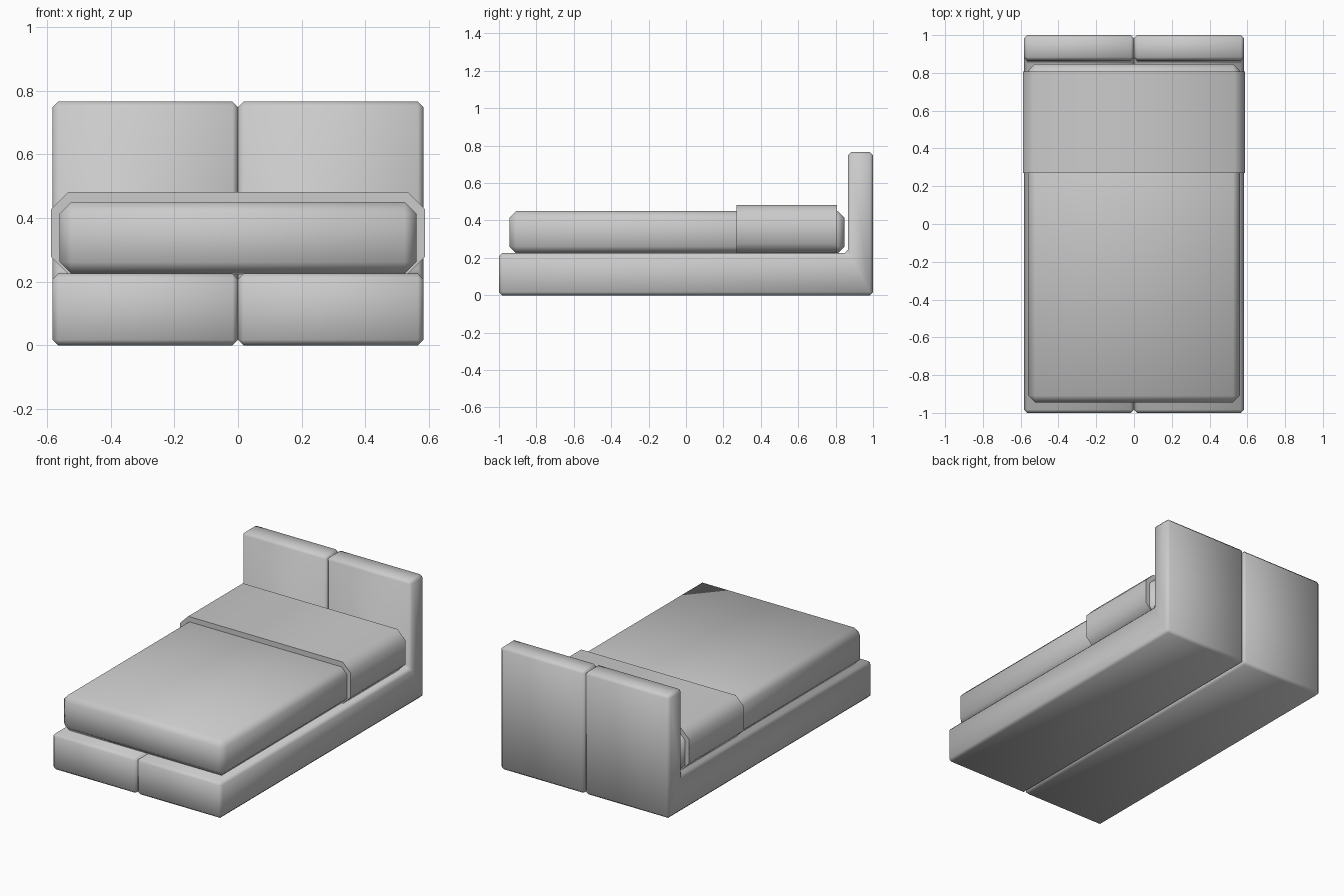
import bpy, bmesh

if "Cube" in bpy.data.objects:
    bpy.data.objects.remove(bpy.data.objects["Cube"])


def prism(name, profile, axis, start, end, bevel=0.0):
    """Extrude a 2D profile along x (profile is y,z) or y (profile is x,z)."""
    bm = bmesh.new()
    if axis == 'x':
        pts = [(start, a, b) for a, b in profile]
        shift = (end - start, 0, 0)
    else:
        pts = [(a, start, b) for a, b in profile]
        shift = (0, end - start, 0)
    face = bm.faces.new([bm.verts.new(p) for p in pts])
    ext = bmesh.ops.extrude_face_region(bm, geom=[face])
    moved = [g for g in ext['geom'] if isinstance(g, bmesh.types.BMVert)]
    bmesh.ops.translate(bm, verts=moved, vec=shift)
    bmesh.ops.recalc_face_normals(bm, faces=bm.faces)
    if bevel:
        bmesh.ops.bevel(bm, geom=bm.edges[:], offset=bevel, segments=1,
                        affect='EDGES', profile=0.5)
        bmesh.ops.recalc_face_normals(bm, faces=bm.faces)
    mesh = bpy.data.meshes.new(name)
    bm.to_mesh(mesh)
    bm.free()
    for p in mesh.polygons:
        p.use_smooth = True
    obj = bpy.data.objects.new(name, mesh)
    bpy.context.collection.objects.link(obj)
    return obj


# Bed frame: two L-shaped halves, base and headboard in one piece
l_shape = [(-1, 0), (1, 0), (1, 0.765), (0.866, 0.765), (0.866, 0.225), (-1, 0.225)]
for name, x0, x1 in (("frame_left", -0.582, 0), ("frame_right", 0, 0.582)):
    prism(name, l_shape, 'x', x0, x1, 0.017)

# Mattress: a block with wide chamfers
w = 0.56
prism("mattress", [(-w, 0.225), (w, 0.225), (w, 0.45), (-w, 0.45)],
      'y', -0.945, 0.848, 0.036)

# Folded blanket: chamfered band wrapped around the mattress
w, c, lo, hi = 0.587, 0.055, 0.222, 0.482
octagon = [(-w + c, lo), (w - c, lo), (w, lo + c), (w, hi - c),
           (w - c, hi), (-w + c, hi), (-w, hi - c), (-w, lo + c)]
blanket = prism("blanket", octagon, 'y', 0.27, 0.808)

# Keep the cut ends of the blanket crisp
bpy.context.view_layer.objects.active = blanket
blanket.select_set(True)
bpy.ops.object.shade_smooth_by_angle(angle=1.0)
